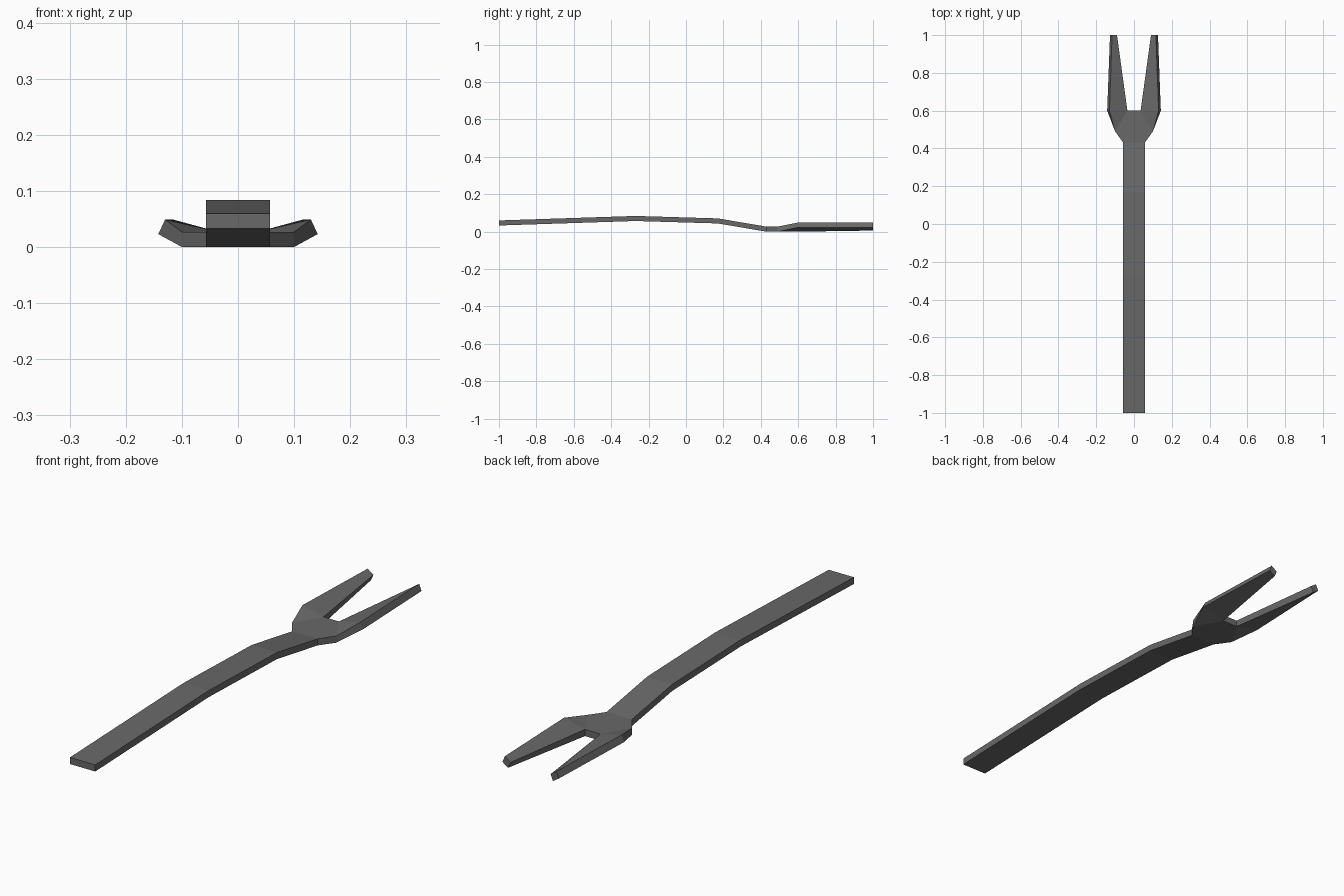
import bpy
import bmesh

cube = bpy.data.objects.get("Cube")
if cube:
    bpy.data.objects.remove(cube)

metal = bpy.data.materials.new("dark grey metal")
metal.use_nodes = True
grey = (0.14, 0.14, 0.14, 1)
metal.diffuse_color = grey
metal.node_tree.nodes["Principled BSDF"].inputs["Base Color"].default_value = grey

# Half of the bar: y, underside height, inner column x, outer edge x
SLIT, EDGE, THICK = 0.035, 0.057, 0.027
stations = [(-1, 0.033, EDGE), (-0.27, 0.057, EDGE), (0.17, 0.044, EDGE),
            (0.43, 0, EDGE), (0.49, 0, 0.10)]

bm = bmesh.new()
pairs = {}  # upper vertex -> lower vertex


def point(top, bottom):
    upper, lower = bm.verts.new(top), bm.verts.new(bottom)
    pairs[upper] = lower
    return upper


def straight(x, y, z):
    return point((x, y, z + THICK), (x, y, z))


# Handle and neck rows, then the slit root and the raised, tilted prong
rows = [[straight(x, y, z) for x in (0, SLIT, edge)] for y, z, edge in stations]
rows.append([straight(0, 0.6, 0), straight(SLIT, 0.6, 0),
             point((0.13, 0.6, 0.049), (0.142, 0.6, 0.023))])
tip_in = point((0.090, 1, 0.031), (0.101, 1, 0.006))
tip_out = point((0.116, 1, 0.049), (0.127, 1, 0.023))

# Upper surface; the shoulder folds along a diagonal
upper_faces = []
for a, b in zip(rows, rows[1:]):
    upper_faces.append((a[0], a[1], b[1], b[0]))
    if b is rows[-1]:
        upper_faces += [(a[1], a[2], b[1]), (a[2], b[2], b[1])]
    else:
        upper_faces.append((a[1], a[2], b[2], b[1]))
upper_faces.append((rows[-1][1], rows[-1][2], tip_out, tip_in))
for verts in upper_faces:
    bm.faces.new(verts)

# Side walls along the open border, except on the mirror plane
border = [e for e in bm.edges if e.is_boundary
          and any(v.co.x > 0.001 for v in e.verts)]
for e in border:
    a, b = e.verts
    bm.faces.new((a, b, pairs[b], pairs[a]))

# Underside
for verts in upper_faces:
    bm.faces.new([pairs[v] for v in reversed(verts)])
bmesh.ops.recalc_face_normals(bm, faces=bm.faces)
# The half shell is open, so make sure the top faces up
bm.faces.ensure_lookup_table()
if bm.faces[0].normal.z < 0:
    bmesh.ops.reverse_faces(bm, faces=bm.faces)

mesh = bpy.data.meshes.new("forked_pry_bar")
bm.to_mesh(mesh)
bm.free()
mesh.materials.append(metal)
bar = bpy.data.objects.new("forked_pry_bar", mesh)
bpy.context.collection.objects.link(bar)
mirror = bar.modifiers.new("mirror", "MIRROR")
mirror.use_clip = True
